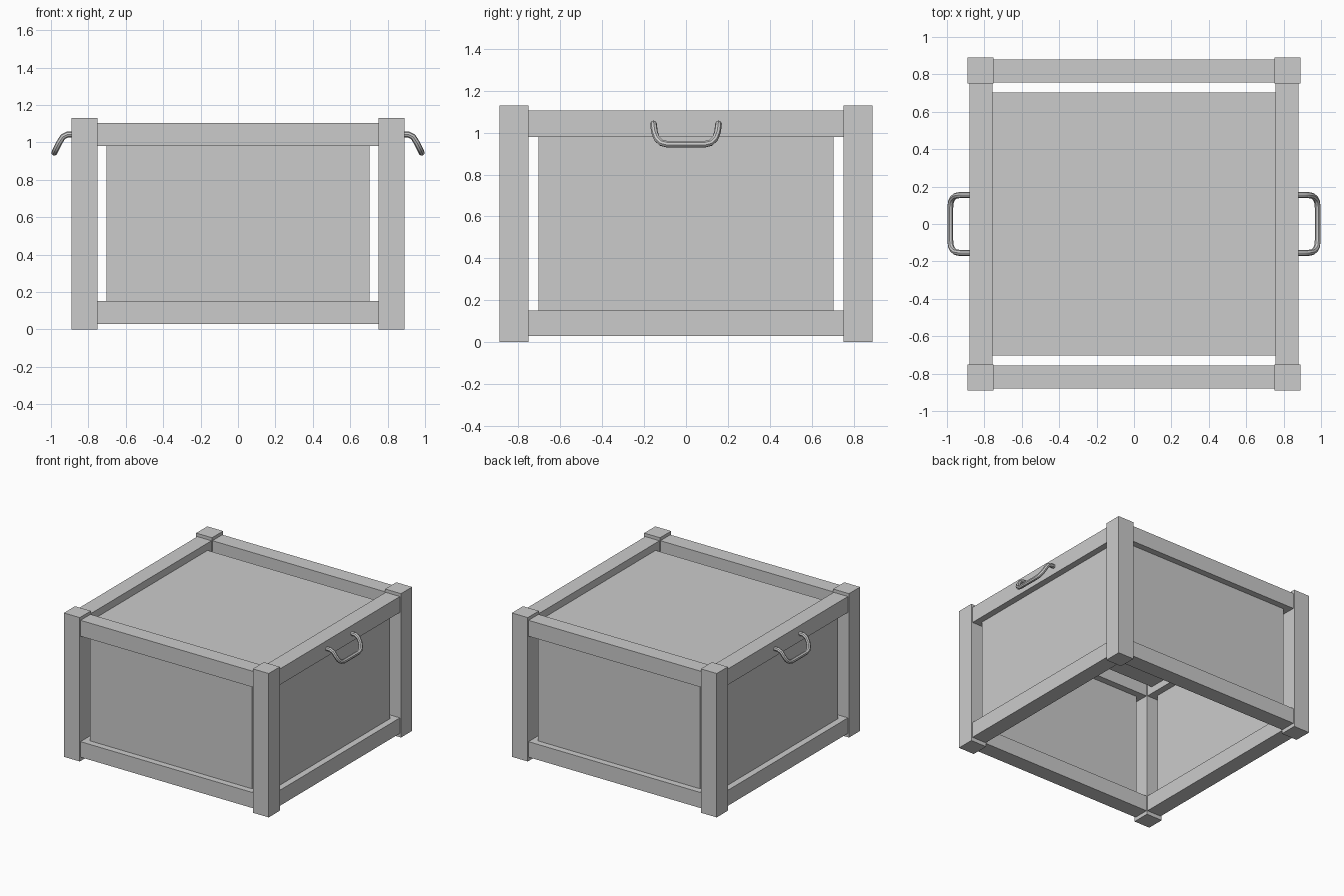
import bpy
from mathutils import Vector

default = bpy.data.objects.get("Cube")
if default:
    bpy.data.objects.remove(default, do_unlink=True)

grey = bpy.data.materials.new("plain grey")
grey.use_nodes = True
colour = (0.6, 0.6, 0.6, 1)
grey.diffuse_color = colour
for node in grey.node_tree.nodes:
    if node.type == "BSDF_PRINCIPLED":
        node.inputs["Base Color"].default_value = colour


def box(name, low, high):
    """Axis-aligned box between two corners."""
    low, high = Vector(low), Vector(high)
    bpy.ops.mesh.primitive_cube_add(size=1, location=(low + high) / 2)
    part = bpy.context.object
    part.name = name
    part.scale = high - low
    bpy.ops.object.transform_apply(location=False, rotation=False, scale=True)
    part.data.materials.append(grey)
    return part


OUT, IN, TOP = 0.89, 0.752, 1.13      # corner posts
RAIL_OUT, RAIL_IN = 0.88, 0.757       # rails, set slightly inside the posts
PANEL, HALF = 0.82, 0.01              # panel centre plane and half thickness
EDGE = 0.704                          # panel edge, leaving a slot by the posts
SIDES = ((-1, "right"), (1, "left"))
LEVELS = (("lower", 0.03, 0.152), ("upper", 0.98, 1.105))


def span(sign, a, b):
    return sorted((sign * a, sign * b))


# Corner posts
for sx, side in SIDES:
    for sy, end in ((-1, "front"), (1, "back")):
        x0, x1 = span(sx, IN, OUT)
        y0, y1 = span(sy, IN, OUT)
        box(f"{end}_{side}_post", (x0, y0, 0), (x1, y1, TOP))

# Rails between the posts
for level, z0, z1 in LEVELS:
    for s, side in SIDES:
        a, b = span(s, RAIL_IN, RAIL_OUT)
        end = "front" if s < 0 else "back"
        box(f"{level}_{end}_rail", (-IN, a, z0), (IN, b, z1))
        box(f"{level}_{side}_rail", (a, -IN, z0), (b, IN, z1))

# Wall panels, floating in the middle of the frame
for s, side in SIDES:
    a, b = span(s, PANEL - HALF, PANEL + HALF)
    end = "front" if s < 0 else "back"
    box(f"{end}_panel", (-EDGE, a, 0.14), (EDGE, b, 0.99))
    box(f"{side}_panel", (a, -EDGE, 0.14), (b, EDGE, 0.99))

# Lid panel; the underside stays open
box("top_panel", (-0.77, -EDGE, 1.033), (0.77, EDGE, 1.048))

# Drooping tube handles
half_path = [(0.86, 0.155, 1.042), (0.912, 0.155, 1.042), (0.936, 0.154, 1.03),
             (0.955, 0.15, 1.0), (0.97, 0.138, 0.97), (0.979, 0.118, 0.952),
             (0.982, 0.09, 0.945)]
path = half_path + [(x, -y, z) for x, y, z in reversed(half_path)]
for s, side in SIDES:
    curve = bpy.data.curves.new(f"{side}_handle", "CURVE")
    curve.dimensions = "3D"
    curve.bevel_depth = 0.016
    curve.bevel_resolution = 2
    curve.use_fill_caps = True
    spline = curve.splines.new("POLY")
    spline.points.add(len(path) - 1)
    for point, (x, y, z) in zip(spline.points, path):
        point.co = (s * x, s * y, z, 1)
    curve.materials.append(grey)
    handle = bpy.data.objects.new(f"{side}_handle", curve)
    bpy.context.collection.objects.link(handle)
    bpy.ops.object.select_all(action="DESELECT")
    handle.select_set(True)
    bpy.context.view_layer.objects.active = handle
    bpy.ops.object.convert(target="MESH")
    bpy.ops.object.shade_smooth_by_angle()
